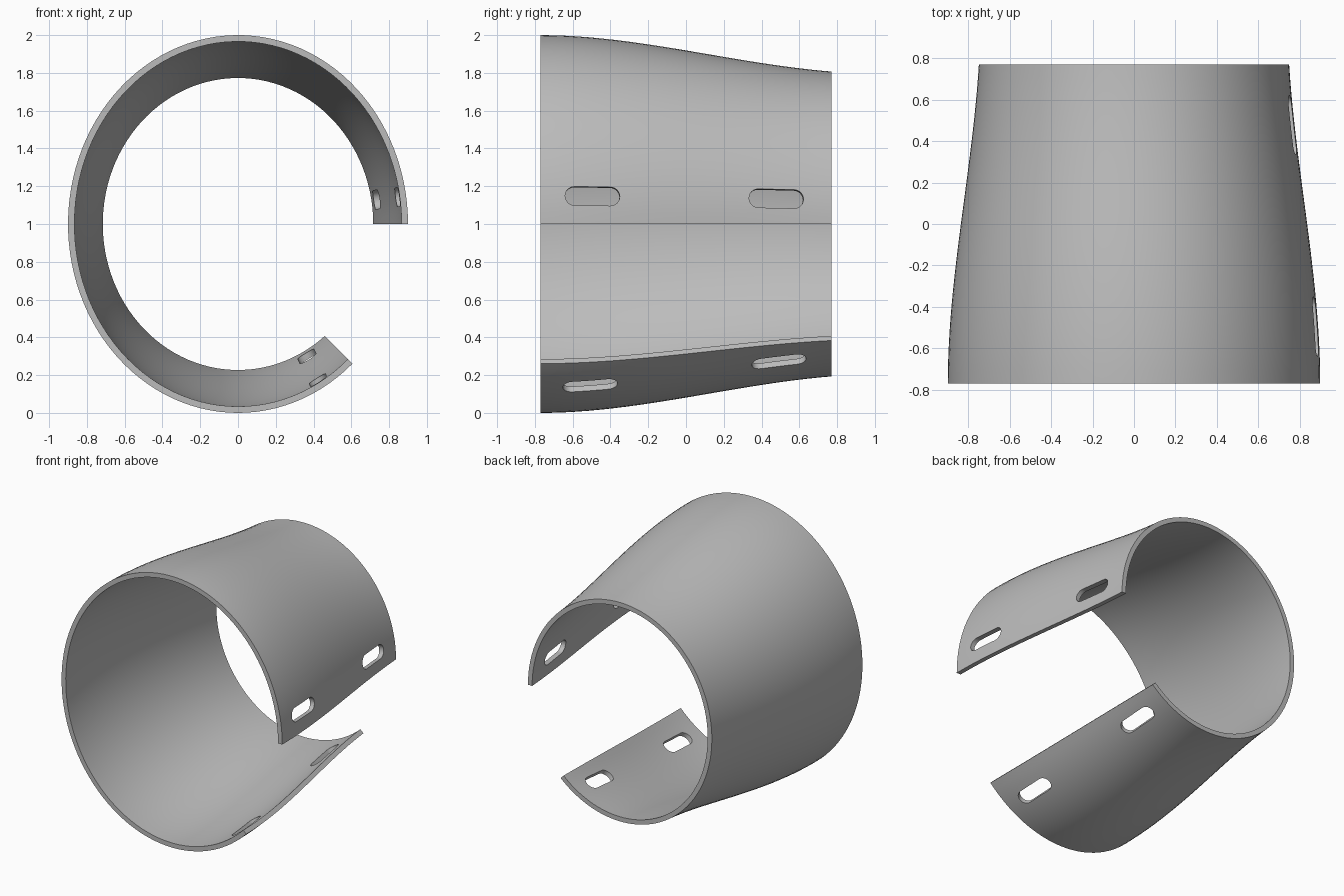
import bpy
import bmesh
from math import sin, cos, pi, acos, atan2, radians
from mathutils import Vector

if "Cube" in bpy.data.objects:
    bpy.data.objects.remove(bpy.data.objects["Cube"])

HALF_LEN = 0.77
WALL = 0.034
CENTRE_Z = 1.0
CUT_SUM = 0.867          # lower end lies on the plane x + z = CUT_SUM
RINGS, SEGS = 24, 96


def radii(y):
    """Half width and half height of the tapering oval at depth y."""
    t = (y + HALF_LEN) / (2 * HALF_LEN)
    f = 2.36 * t ** 2 - 1.36 * t ** 3
    return 0.90 - 0.15 * f, 1.0 - 0.193 * f


def surface(y, a, inset=0.0):
    w, h = radii(y)
    return Vector(((w - inset) * cos(a), y, CENTRE_Z + (h - inset) * sin(a)))


def end_angle(y, inset):
    """Angle where the oval meets the slanted lower cut."""
    w, h = (r - inset for r in radii(y))
    size = (w * w + h * h) ** 0.5
    return 2 * pi + atan2(h, w) - acos((CUT_SUM - CENTRE_Z) / size)


def to_object(bm, name):
    bmesh.ops.recalc_face_normals(bm, faces=bm.faces[:])
    mesh = bpy.data.meshes.new(name)
    bm.to_mesh(mesh)
    bm.free()
    obj = bpy.data.objects.new(name, mesh)
    bpy.context.collection.objects.link(obj)
    return obj


# Open cuff: outer and inner skins joined around the rim
bm = bmesh.new()
skins = []
for inset in (0.0, WALL):
    skin = []
    for i in range(RINGS + 1):
        y = -HALF_LEN + 2 * HALF_LEN * i / RINGS
        stop = end_angle(y, inset)
        skin.append([bm.verts.new(surface(y, stop * j / SEGS, inset))
                     for j in range(SEGS + 1)])
    for i in range(RINGS):
        for j in range(SEGS):
            bm.faces.new((skin[i][j], skin[i][j + 1],
                          skin[i + 1][j + 1], skin[i + 1][j]))
    skins.append(skin)


def border(skin):
    return (skin[0][:-1] + [row[-1] for row in skin[:-1]]
            + skin[-1][:0:-1] + [row[0] for row in skin[:0:-1]])


outer, inner = (border(s) for s in skins)
for k in range(len(outer)):
    n = (k + 1) % len(outer)
    bm.faces.new((outer[k], outer[n], inner[n], inner[k]))
cuff = to_object(bm, "cuff_shell")

# Strap slots: rounded cutters set square to the surface
bm = bmesh.new()
STEP = 0.001
for y, degrees in ((-0.495, 8.6), (0.478, 9.2), (-0.507, -60.2), (0.492, -60.4)):
    a = radians(degrees)
    centre = surface(y, a)
    along = (surface(y + STEP, a) - centre).normalized()
    normal = (surface(y, a + STEP) - centre).cross(along).normalized()
    across = normal.cross(along)
    outline = []
    for k in range(26):
        side = 1 if k < 13 else -1
        turn = -pi / 2 + pi * (k if k < 13 else k - 1) / 12
        outline.append(centre + along * (side * 0.095 + 0.05 * cos(turn))
                       + across * (0.05 * sin(turn)))
    low = [bm.verts.new(p - normal * 0.1) for p in outline]
    high = [bm.verts.new(p + normal * 0.1) for p in outline]
    bm.faces.new(low)
    bm.faces.new(high)
    for k in range(len(low)):
        n = (k + 1) % len(low)
        bm.faces.new((low[k], low[n], high[n], high[k]))
cutter = to_object(bm, "slot_cutter")
cutter.hide_render = True

cut = cuff.modifiers.new("slots", "BOOLEAN")
cut.operation = "DIFFERENCE"
cut.solver = "EXACT"
cut.object = cutter
bpy.context.view_layer.objects.active = cuff
cuff.select_set(True)
bpy.ops.object.modifier_apply(modifier=cut.name)
bpy.data.objects.remove(cutter)

# Plain grey finish
grey = bpy.data.materials.new("plain_grey")
grey.use_nodes = True
colour = (0.5, 0.5, 0.5, 1.0)
grey.diffuse_color = colour
grey.node_tree.nodes["Principled BSDF"].inputs["Base Color"].default_value = colour
cuff.data.materials.clear()
cuff.data.materials.append(grey)
bpy.ops.object.shade_smooth_by_angle(angle=radians(30))
